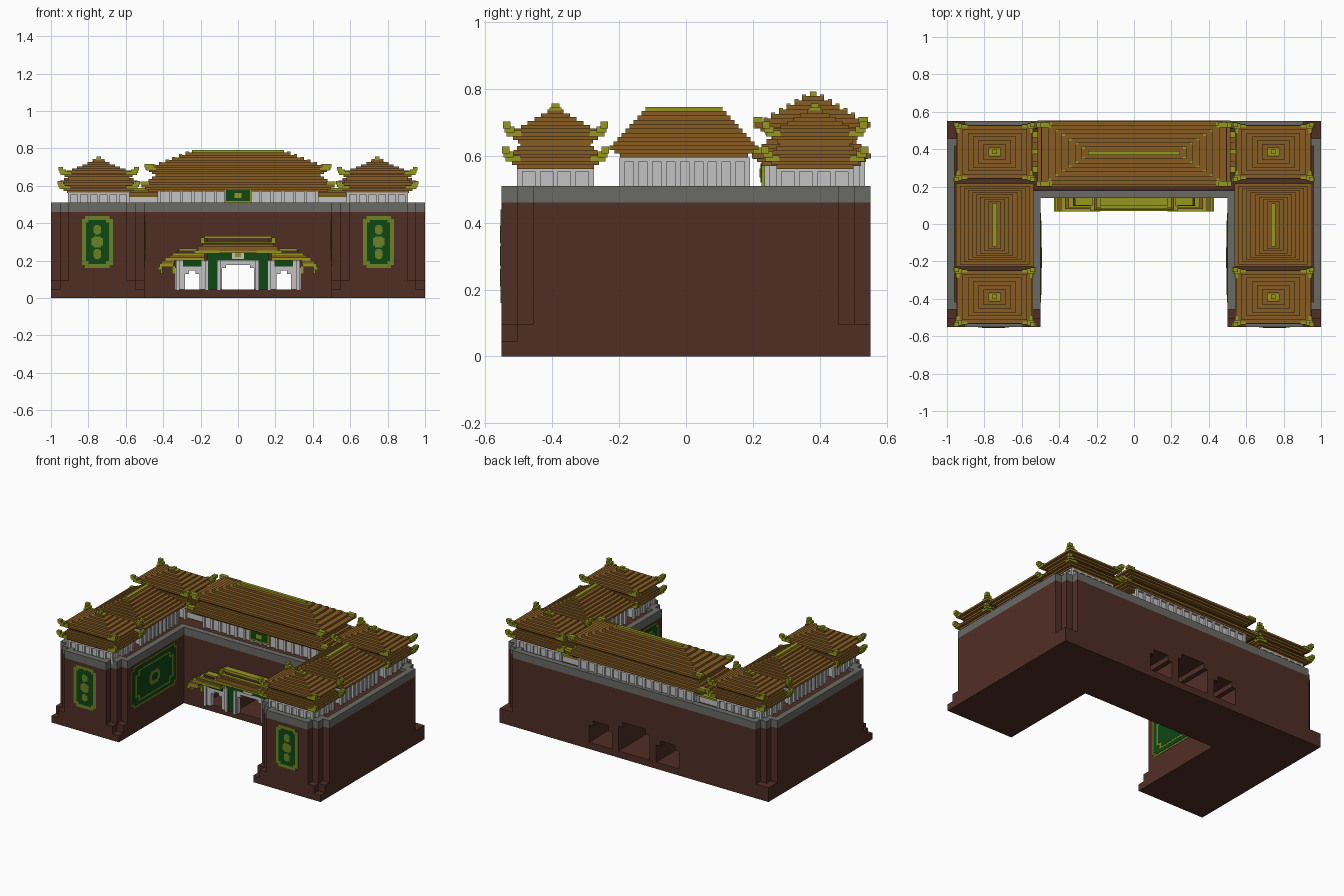
import bpy, bmesh

if "Cube" in bpy.data.objects:
    bpy.data.objects.remove(bpy.data.objects["Cube"])

def mat(name, r, g, b):
    lin = lambda c: ((c / 255 + 0.055) / 1.055) ** 2.4 if c > 10 else c / 255 / 12.92
    m = bpy.data.materials.new(name)
    m.diffuse_color = (lin(r), lin(g), lin(b), 1)
    m.use_nodes = True
    m.node_tree.nodes["Principled BSDF"].inputs["Base Color"].default_value = m.diffuse_color
    return m

WALL = mat("wall_red_brown", 80, 46, 37)
STONE = mat("parapet_gray", 106, 106, 102)
PLASTER = mat("pale_plaster", 194, 194, 194)
TILE = mat("roof_tile_brown", 134, 92, 36)
GOLD = mat("gold_trim", 150, 152, 32)
OLIVE = mat("olive_ornament", 108, 130, 36)
GREEN = mat("dark_green", 14, 72, 20)

def finish(name, bm, mats):
    me = bpy.data.meshes.new(name)
    bm.to_mesh(me)
    bm.free()
    for m in mats:
        me.materials.append(m)
    ob = bpy.data.objects.new(name, me)
    bpy.context.scene.collection.objects.link(ob)
    return ob

def boxes(name, items, *mats):
    """items: (x0,x1,y0,y1,z0,z1[,material index])"""
    bm = bmesh.new()
    for b in items:
        xs, ys, zs = sorted(b[0:2]), sorted(b[2:4]), sorted(b[4:6])
        vs = bmesh.ops.create_cube(bm, size=1)["verts"]
        for v in vs:
            v.co = (xs[v.co.x > 0], ys[v.co.y > 0], zs[v.co.z > 0])
        for f in vs[0].link_faces[:] + vs[-1].link_faces[:]:
            f.material_index = b[6] if len(b) > 6 else 0
        for v in vs:
            for f in v.link_faces:
                f.material_index = b[6] if len(b) > 6 else 0
    return finish(name, bm, mats)

def prism(name, pts, vec, *mats, recess=False):
    bm = bmesh.new()
    bm.faces.new([bm.verts.new(p) for p in pts])
    r = bmesh.ops.extrude_face_region(bm, geom=bm.faces[:])
    bmesh.ops.translate(bm, vec=vec, verts=[v for v in r["geom"] if isinstance(v, bmesh.types.BMVert)])
    bmesh.ops.recalc_face_normals(bm, faces=bm.faces[:])
    if recess:  # sunken walkway behind the parapet rim
        top = [f for f in bm.faces if f.normal.z > 0.9]
        bmesh.ops.inset_region(bm, faces=top, thickness=0.04, use_even_offset=True)
        bmesh.ops.inset_region(bm, faces=top, thickness=0.001, depth=-0.02, use_even_offset=True)
        for f in top:
            f.material_index = 1
    return finish(name, bm, mats)

# ---- U-shaped fortress body with stair-notched corners ----
Y, C = 0.552, 0.047

def stairs(x, y, sx, sy, n):
    p = [(x, y + sy * n * C)]
    for i in range(1, n + 1):
        p += [(x + sx * i * C, y + sy * (n - i + 1) * C), (x + sx * i * C, y + sy * (n - i) * C)]
    if n:
        return p + [(x + sx * n * C, y)] if p[-1] != (x + sx * n * C, y) else p
    return p

def dedupe(p):
    return [q for i, q in enumerate(p) if abs(q[0] - p[i - 1][0]) + abs(q[1] - p[i - 1][1]) > 1e-6]

def plan(nf, nb, z):
    half = [(0.5, 0.14)] + stairs(0.5, -Y, 1, 1, nf) + stairs(1, -Y, -1, 1, nf)[::-1] + stairs(1, Y, -1, -1, nb)
    pts = dedupe(half + [(-x, y) for x, y in half[::-1]])
    return [(x, y, z) for x, y in pts]

prism("wall_foot", plan(0, 0, 0), (0, 0, 0.045), WALL)
wall_low = prism("wall_lower_course", plan(1, 0, 0.045), (0, 0, 0.05), WALL)
wall_main = prism("wall_main", plan(2, 2, 0.095), (0, 0, 0.365), WALL)
prism("parapet", plan(2, 2, 0.46), (0, 0, 0.05), STONE, WALL, recess=True)

# three stepped archways through the rear block
for cx, w, h, nm in ((-0.25, 0.085, 0.195, "left"), (0, 0.115, 0.245, "middle"), (0.25, 0.085, 0.195, "right")):
    half = [(w, 0.03), (w, h - 0.035), (w - 0.03, h - 0.035), (w - 0.03, h)]
    pts = [(cx + x, 0.1, z) for x, z in half] + [(cx - x, 0.1, z) for x, z in half[::-1]]
    cut = prism("arch_cutter_" + nm, pts, (0, 0.6, 0))
    cut.hide_render = True
    for ob in (wall_low, wall_main):
        md = ob.modifiers.new("arch", "BOOLEAN")
        md.object, md.operation, md.solver = cut, "DIFFERENCE", "EXACT"
        bpy.context.view_layer.objects.active = ob
        bpy.ops.object.modifier_apply(modifier=md.name)
    bpy.data.objects.remove(cut)

# ---- wall ornaments: stacked thin notched plates ----
def panel(name, place, plates):
    """plates: (u, z, half_u, half_z, notch, depth, material index)"""
    out = []
    for u, z, a, b, n, d, m in plates:
        out += [place(u - a, u + a, z - b + n, z + b - n, d) + (m,), place(u - a + n, u + a - n, z - b, z + b, d) + (m,)]
    boxes(name, out, OLIVE, GREEN)

for s, side in ((-1, "left"), (1, "right")):
    cx = 0.752 * s
    panel("front_panel_" + side, lambda a, b, c, d, t: (a, b, -Y - t, -Y + 0.002, c, d),
          [(cx, 0.3, 0.083, 0.14, 0.018, 0.002, 0), (cx, 0.3, 0.061, 0.118, 0.015, 0.003, 1),
           (cx, 0.3, 0.03, 0.03, 0.01, 0.004, 0), (cx, 0.365, 0.02, 0.026, 0.008, 0.004, 0),
           (cx, 0.235, 0.02, 0.026, 0.008, 0.004, 0)])
    panel("courtyard_panel_" + side, lambda a, b, c, d, t: (s * 0.502, s * (0.5 - t), a, b, c, d),
          [(-0.18, 0.305, 0.24, 0.14, 0.02, 0.002, 0), (-0.18, 0.305, 0.228, 0.127, 0.018, 0.004, 1),
           (-0.18, 0.305, 0.2, 0.105, 0.03, 0.005, 0), (-0.18, 0.305, 0.185, 0.093, 0.03, 0.006, 1),
           (-0.18, 0.305, 0.055, 0.045, 0.015, 0.008, 0), (-0.18, 0.305, 0.03, 0.022, 0.008, 0.009, 1)])

# ---- halls, stepped hip roofs, upturned corners ----
def hall(name, cx, cy, hx, hy, z1, nx, ny):
    z0, r = 0.485, 0.008
    it = [(cx - hx + 0.012, cx + hx - 0.012, cy - hy + 0.012, cy + hy - 0.012, z0, z1),
          (cx - hx, cx + hx, cy - hy, cy + hy, z1 - 0.012, z1)]
    for i in range(nx + 1):
        x = cx - hx + r + (2 * hx - 2 * r) * i / nx
        it += [(x - r, x + r, y - r, y + r, z0, z1) for y in (cy - hy + r, cy + hy - r)]
    for j in range(1, ny):
        y = cy - hy + r + (2 * hy - 2 * r) * j / ny
        it += [(x - r, x + r, y - r, y + r, z0, z1) for x in (cx - hx + r, cx + hx - r)]
    boxes(name, it, PLASTER)

def roof(name, cx, cy, eave, top, z0, z1, n, ridge=False, hips=False, flare=True):
    slab = lambda a, b, c, d, m=0: (cx - a, cx + a, cy - b, cy + b, c, d, m)
    hx, hy = eave
    it = [slab(hx - 0.035, hy - 0.03, z0 - 0.022, z0 - 0.011), slab(hx - 0.018, hy - 0.015, z0 - 0.011, z0)]
    dz = (z1 - z0) / n
    for i in range(n):
        t = i / (n - 1)
        a, b, z = hx + (top[0] - hx) * t, hy + (top[1] - hy) * t, z0 + i * dz
        last = ridge and i == n - 1
        it.append(slab(a, b, z, z + dz, int(last)))
        if hips and not last:
            it += [(cx + p * a, cx + p * (a - 0.018), cy + q * b, cy + q * (b - 0.012), z + dz / 2, z + dz + 0.004, 1)
                   for p in (-1, 1) for q in (-1, 1)]
    if flare:
        for p in (-1, 1):
            for q in (-1, 1):
                X, Yc = cx + p * hx, cy + q * hy
                for lx, ly, o, za, zb in ((0.055, 0.012, 0.004, 0, 0.018), (0.012, 0.04, 0.004, 0, 0.018),
                                          (0.026, 0.02, 0.01, 0.012, 0.03), (0.01, 0.008, 0.015, 0.024, 0.044)):
                    it.append((X - p * lx, X + p * o, Yc - q * ly, Yc + q * o, z0 + za, z0 + zb, 1))
    boxes(name, it, TILE, GOLD)

for s, side in ((-1, "left"), (1, "right")):
    cx = 0.745 * s
    for cy, end in ((-0.39, "front"), (0.385, "rear")):
        nm = "%s_%s_tower" % (end, side)
        hall(nm + "_room", cx, cy, 0.165, 0.115, 0.565, 6, 4)
        roof(nm + "_lower_roof", cx, cy, (0.205, 0.145), (0.165, 0.105), 0.583, 0.64, 5)
        roof(nm + "_upper_roof", cx, cy, (0.2, 0.142), (0.03, 0.024), 0.658, 0.738, 7)
        boxes(nm + "_finial", [(cx - 0.032, cx + 0.032, cy - 0.018, cy + 0.018, 0.735, 0.744),
                               (cx - 0.012, cx + 0.012, cy - 0.012, cy + 0.012, 0.74, 0.756)], GOLD)
    hall("wing_hall_" + side, cx, -0.004, 0.165, 0.195, 0.595, 6, 9)
    roof("wing_roof_" + side, cx, -0.006, (0.208, 0.222), (0.012, 0.115), 0.617, 0.746, 10, ridge=True, flare=False)
    # low link between corner tower and main hall
    a, b = sorted((s * 0.42, s * 0.6))
    boxes("link_room_" + side, [(a, b, 0.3, 0.47, 0.485, 0.545)], PLASTER)
    boxes("link_roof_" + side, [(a, b, 0.385 - w, 0.385 + w, z, z + 0.012, m) for w, z, m in
                                ((0.11, 0.54, 1), (0.08, 0.552, 0), (0.05, 0.564, 0), (0.012, 0.576, 1))], TILE, GOLD)

hall("main_hall", 0, 0.385, 0.43, 0.15, 0.585, 14, 5)
roof("main_lower_roof", 0, 0.375, (0.515, 0.178), (0.44, 0.12), 0.592, 0.665, 5, flare=False)
roof("main_upper_roof", 0, 0.38, (0.495, 0.172), (0.245, 0.01), 0.684, 0.792, 8, ridge=True, hips=True, flare=False)
boxes("main_eave_tips", [(s * (x - 0.05), s * x, y - 0.014, y + 0.014, z + k * 0.016, z + k * 0.016 + 0.018)
                         for s in (-1, 1) for z, x0 in ((0.59, 0.51), (0.682, 0.488)) for y in (0.215, 0.53)
                         for k, x in enumerate((x0, x0 + 0.012))], GOLD)
boxes("hall_plaque", [(-0.073, 0.073, 0.226, 0.24, 0.51, 0.585, 0), (-0.063, 0.063, 0.222, 0.23, 0.52, 0.577, 1),
                      (-0.02, 0.02, 0.22, 0.224, 0.535, 0.562, 0)], GOLD, GREEN)

# ---- courtyard gate: pale frames, green boards, tiered canopy ----
def arch_frame(cx, w, ow, h, top):
    it = [(cx - w, cx + w, 0.118, 0.15, h, top)]
    for s in (-1, 1):
        it += [(cx + s * ow, cx + s * w, 0.118, 0.15, 0.045, top),
               (cx + s * (ow - 0.02), cx + s * ow, 0.118, 0.15, h - 0.018, h)]
        it.append((cx + s * (w - 0.018), cx + s * w, 0.108, 0.12, 0.04, top))
    return it

boxes("gate_frames", arch_frame(0, 0.112, 0.085, 0.178, 0.2) + arch_frame(-0.245, 0.087, 0.038, 0.148, 0.2)
      + arch_frame(0.245, 0.087, 0.038, 0.148, 0.2) + [(-0.034, 0.034, 0.1, 0.14, 0.205, 0.26)], PLASTER)
boxes("gate_plaque_mark", [(-0.016, 0.016, 0.097, 0.101, 0.22, 0.245)], GOLD)
boxes("gate_green_boards", [(-0.165, 0.165, 0.116, 0.141, 0.2, 0.24)]
      + [(s * 0.112, s * 0.158, 0.122, 0.141, 0.045, 0.22) for s in (-1, 1)]
      + [(s * 0.195, s * 0.295, 0.11, 0.12, 0.17, 0.2) for s in (-1, 1)], GREEN)

canopy = [(-0.165, 0.165, 0.1, 0.141, 0.285, 0.32, 2), (-0.19, 0.19, 0.085, 0.141, 0.278, 0.288, 0),
          (-0.18, 0.18, 0.1, 0.141, 0.318, 0.332, 1), (-0.2, 0.2, 0.08, 0.141, 0.293, 0.301, 1),
          (-0.215, 0.215, 0.075, 0.141, 0.252, 0.278, 0), (-0.11, 0.11, 0.07, 0.141, 0.24, 0.252, 1)]
for s in (-1, 1):
    for a, b, y, z, h, m in ((0.18, 0.2, 0.085, 0.293, 0.03, 1), (0.1, 0.235, 0.07, 0.238, 0.016, 1),
                             (0.22, 0.315, 0.1, 0.252, 0.012, 1), (0.18, 0.325, 0.095, 0.24, 0.014, 2),
                             (0.18, 0.35, 0.085, 0.228, 0.013, 1), (0.18, 0.37, 0.08, 0.216, 0.013, 0),
                             (0.18, 0.39, 0.068, 0.2, 0.017, 1), (0.34, 0.41, 0.066, 0.185, 0.016, 0),
                             (0.345, 0.42, 0.066, 0.165, 0.02, 1), (0.335, 0.352, 0.1, 0.13, 0.045, 1),
                             (0.405, 0.428, 0.066, 0.15, 0.016, 1), (0.405, 0.415, 0.08, 0.132, 0.02, 1)):
        canopy.append((s * a, s * b, y, 0.141, z, z + h, m))
boxes("gate_canopy", canopy, TILE, GOLD, WALL)
